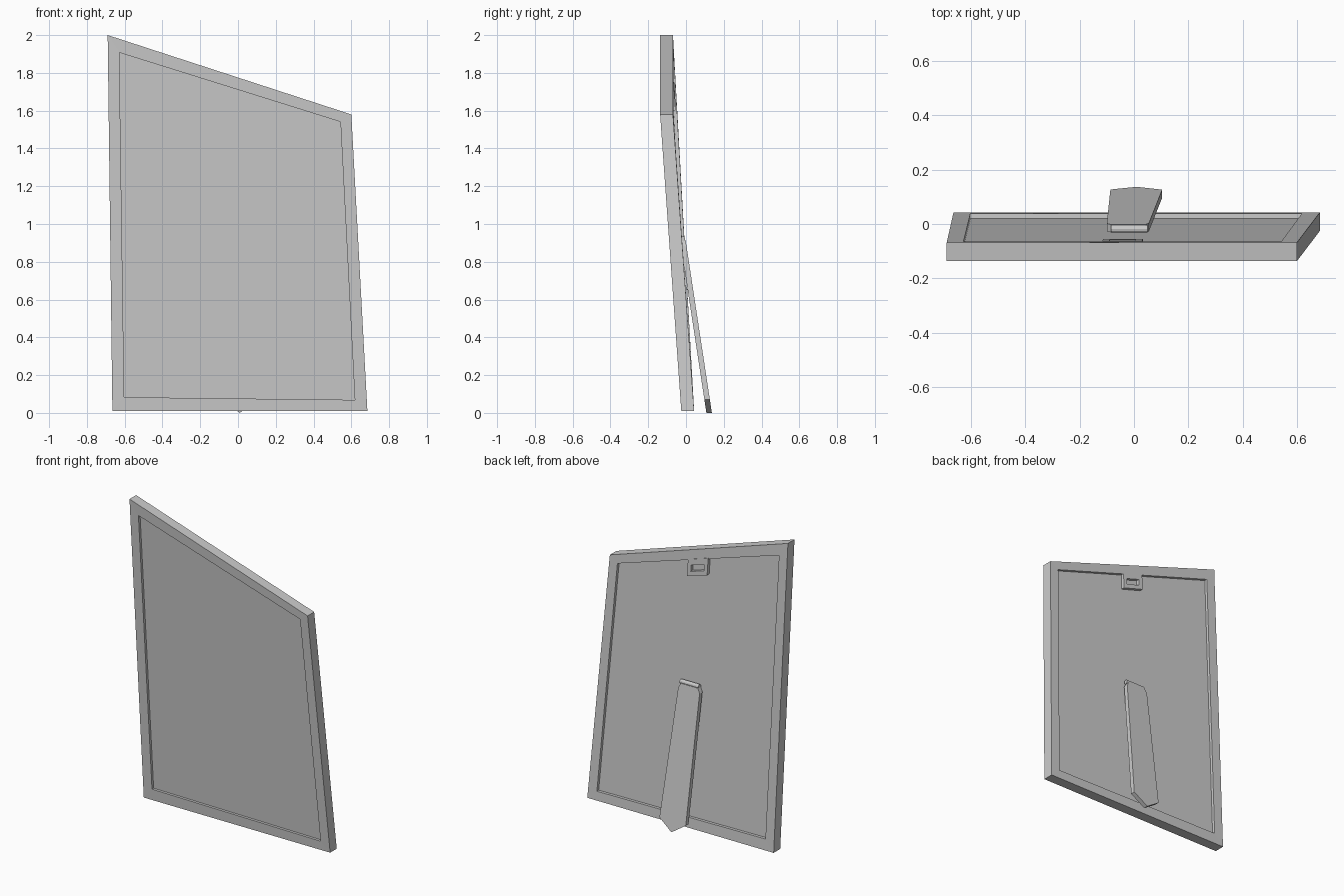
import bpy, bmesh
from mathutils import Vector, Matrix

if "Cube" in bpy.data.objects:
    bpy.data.objects.remove(bpy.data.objects["Cube"])

# Crooked slab: four front corners (bottom left/right, top left/right) and thickness
BL, BR = Vector((-0.665, -0.025, 0.01)), Vector((0.685, -0.025, 0.01))
TL, TR = Vector((-0.69, -0.137, 2.0)), Vector((0.60, -0.137, 1.58))
THICK = 0.068


def slab(u, v, t):
    """Point in the twisted slab: u across, v up, t from front to back."""
    p = BL.lerp(BR, u).lerp(TL.lerp(TR, u), v)
    return p + Vector((0, THICK * t, 0))


def rect(u0, u1, v0, v1, t):
    return [slab(u, v, t) for u, v in ((u0, v0), (u1, v0), (u1, v1), (u0, v1))]


def finish(name, bm):
    bmesh.ops.recalc_face_normals(bm, faces=bm.faces)
    me = bpy.data.meshes.new(name)
    bm.to_mesh(me)
    bm.free()
    ob = bpy.data.objects.new(name, me)
    bpy.context.collection.objects.link(ob)
    return ob


def loft(name, loops, closed):
    """Bridge point loops; closed joins last to first, otherwise both ends are capped."""
    bm = bmesh.new()
    rows = [[bm.verts.new(p) for p in loop] for loop in loops]
    n = len(rows[0])
    pairs = list(zip(rows, rows[1:]))
    if closed:
        pairs.append((rows[-1], rows[0]))
    else:
        bm.faces.new(rows[0])
        bm.faces.new(rows[-1])
    for a, b in pairs:
        for i in range(n):
            j = (i + 1) % n
            bm.faces.new((a[i], a[j], b[j], b[i]))
    return finish(name, bm)


def ring(name, outer, inner, t0, t1):
    return loft(name, [rect(*outer, t0), rect(*inner, t0),
                       rect(*inner, t1), rect(*outer, t1)], True)


# Frame and recessed panel
opening = (0.047, 0.953, 0.037, 0.963)
ring("frame", (0, 1, 0, 1), opening, 0, 1)
loft("panel", [rect(*opening, 0.25), rect(*opening, 0.72)], False)

# Slotted hanging tab at the top of the back
ring("hanging_tab", (0.443, 0.556, 0.905, 0.966),
     (0.463, 0.536, 0.921, 0.944), 0.7, 1.04)

# Leaning stand leg with clipped top corners and pointed foot
outline = [(-0.085, 0.915), (-0.10, 0.885), (-0.087, 0.065), (0.01, 0.0),
           (0.104, 0.07), (0.055, 0.885), (0.04, 0.915)]
loft("stand_leg", [[Vector((x, 0.137 - 0.152 * z - d, z)) for x, z in outline]
                   for d in (0, 0.029)], False)

# Hinge barrel at the top of the leg
bm = bmesh.new()
bmesh.ops.create_cone(bm, cap_ends=True, segments=12, radius1=0.014, radius2=0.014, depth=0.135,
                      matrix=Matrix.Translation((-0.018, -0.018, 0.921)) @ Matrix.Rotation(1.5708, 4, 'Y'))
finish("hinge", bm)
